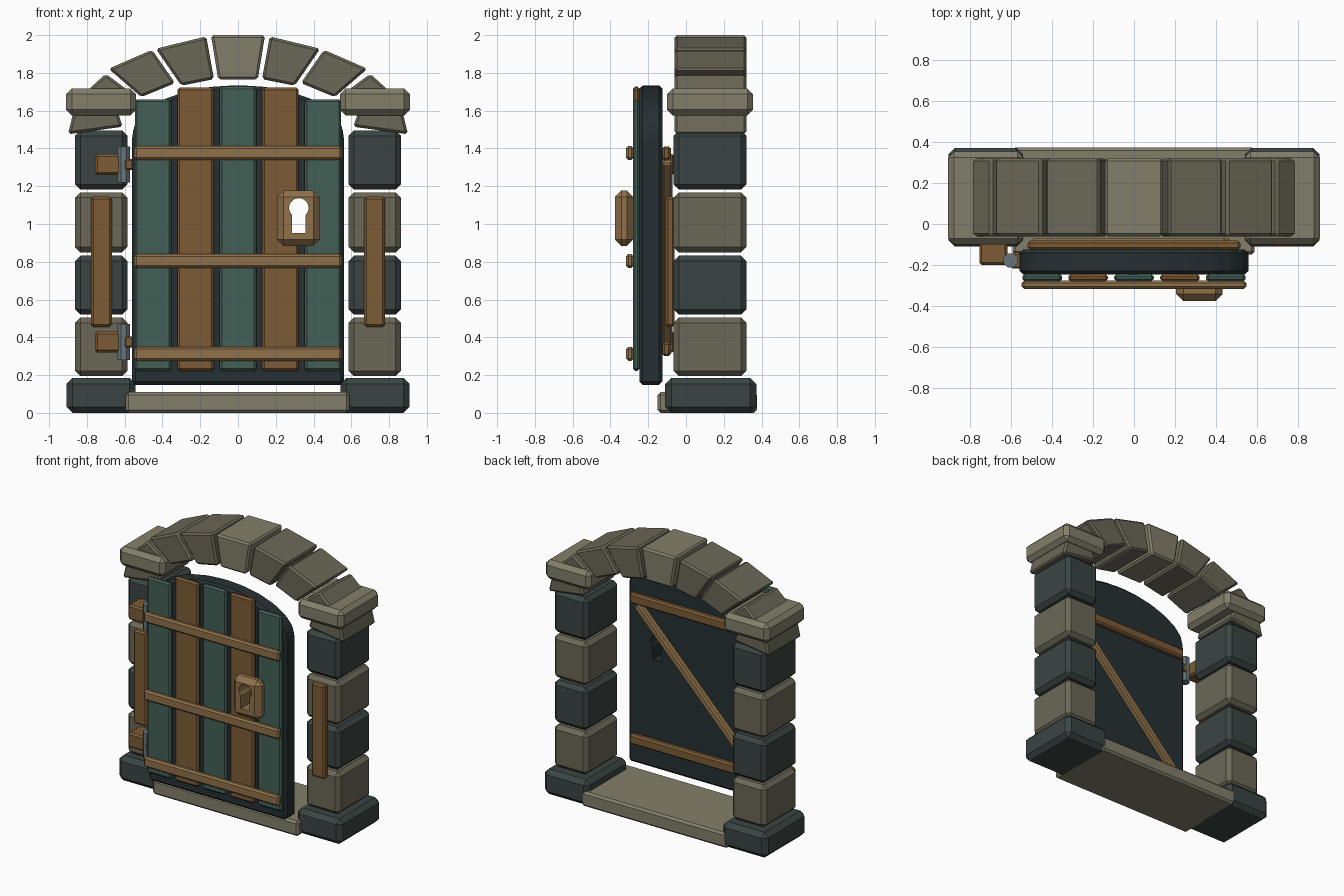
import bpy, bmesh, math

if "Cube" in bpy.data.objects:
    bpy.data.objects.remove(bpy.data.objects["Cube"])


def material(name, hexcode):
    rgb = [int(hexcode[i:i + 2], 16) / 255 for i in (0, 2, 4)]
    m = bpy.data.materials.new(name)
    m.diffuse_color = [((c + 0.055) / 1.055) ** 2.4 for c in rgb] + [1]
    m.use_nodes = True
    m.node_tree.nodes["Principled BSDF"].inputs["Base Color"].default_value = m.diffuse_color
    return m


PALE = material("pale_stone", "837f6b")
STONE = material("stone", "6b6857")
DARK = material("dark_stone", "3a4543")
SLAB = material("dark_wood", "263033")
GREEN = material("green_wood", "446056")
BROWN = material("brown_wood", "7c5b35")
TAN = material("tan_wood", "8f714a")
METAL = material("metal", "68757a")


def prism(name, outline, y0, y1, mat, bevel=0.0):
    """Extrude an x-z outline from y0 to y1, with chamfered edges."""
    bm = bmesh.new()
    face = bm.faces.new([bm.verts.new((x, y0, z)) for x, z in outline])
    ext = bmesh.ops.extrude_face_region(bm, geom=[face])["geom"]
    for v in ext:
        if isinstance(v, bmesh.types.BMVert):
            v.co.y = y1
    bmesh.ops.recalc_face_normals(bm, faces=bm.faces[:])
    if bevel:
        bmesh.ops.bevel(bm, geom=bm.edges[:], offset=bevel, segments=1,
                        affect='EDGES', profile=0.5, clamp_overlap=True)
    me = bpy.data.meshes.new(name)
    bm.to_mesh(me)
    bm.free()
    ob = bpy.data.objects.new(name, me)
    bpy.context.collection.objects.link(ob)
    if mat:
        me.materials.append(mat)
    return ob


def box(name, x0, x1, y0, y1, z0, z1, mat, bevel):
    return prism(name, [(x0, z0), (x1, z0), (x1, z1), (x0, z1)], y0, y1, mat, bevel)


# Sill and keystone
box("sill", -0.595, 0.59, -0.15, 0.375, 0, 0.11, PALE, 0.015)
prism("keystone", [(-0.105, 1.765), (0.105, 1.765), (0.143, 2.0), (-0.143, 2.0)],
      -0.06, 0.32, PALE, 0.013)

# Arch stones on the right side (mirrored for the left)
ARCH = [
    [(0.127, 1.767), (0.30, 1.732), (0.435, 1.928), (0.168, 1.993)],
    [(0.333, 1.746), (0.512, 1.672), (0.685, 1.822), (0.455, 1.922)],
    [(0.545, 1.68), (0.615, 1.60), (0.86, 1.65), (0.70, 1.795)],
    [(0.64, 1.60), (0.61, 1.515), (0.90, 1.475), (0.865, 1.62)],
]
COURSES = [(0.195, 0.505), (0.52, 0.832), (0.85, 1.168), (1.182, 1.495)]

for s, side in ((-1, "left"), (1, "right")):
    def sbox(name, xa, xb, *rest):
        x0, x1 = sorted((s * xa, s * xb))
        box(side + "_" + name, x0, x1, *rest)
    # Pillar: base, courses, capital
    sbox("base", 0.542, 0.908, -0.11, 0.372, 0, 0.185, DARK, 0.032)
    for i, (z0, z1) in enumerate(COURSES):
        sbox(f"pillar_block_{i + 1}", 0.586, 0.863, -0.066, 0.32, z0, z1,
             DARK if i % 2 else STONE, 0.028)
    sbox("capital", 0.54, 0.91, -0.1, 0.355, 1.575, 1.717, PALE, 0.03)
    for i, q in enumerate(ARCH):
        prism(f"{side}_arch_stone_{i + 1}", [(s * x, z) for x, z in q],
              -0.06, 0.32, STONE, 0.013)
    # Wooden strip on the pillar front
    sbox("jamb_strip", 0.668, 0.778, -0.108, -0.06, 0.455, 1.145, BROWN, 0.012)

# Door slab with a low elliptical top
arc = [(0.56 * math.cos(math.pi * i / 12), 1.475 + 0.26 * math.sin(math.pi * i / 12))
       for i in range(13)]
slab = prism("door_slab", [(-0.56, 0.148), (0.56, 0.148)] + arc, -0.247, -0.125, SLAB, 0.018)

# Planks
planks = []
for i, top in enumerate((1.66, 1.722, 1.728, 1.722, 1.66)):
    c = (i - 2) * 0.2245
    planks.append(box(f"plank_{i + 1}", c - 0.097, c + 0.097, -0.281, -0.245, 0.222, top,
                      BROWN if i % 2 else GREEN, 0.012))

# Front and back crossbars
for i, z in enumerate((0.313, 0.804, 1.376)):
    box(f"front_bar_{i + 1}", -0.55, 0.55, -0.317, -0.277, z - 0.037, z + 0.037, TAN, 0.012)
for i, z in enumerate((0.338, 1.374)):
    box(f"back_bar_{i + 1}", -0.52, 0.52, -0.127, -0.08, z - 0.037, z + 0.037, BROWN, 0.012)

# Diagonal brace on the back
h = 0.019
prism("back_brace", [(-0.49 + h, 0.37 - h), (0.46 + h, 1.335 - h),
                     (0.46 - h, 1.335 + h), (-0.49 - h, 0.37 + h)], -0.127, -0.072, TAN, 0.01)

# Lock plate
lock = box("lock_plate", 0.206, 0.434, -0.377, -0.278, 0.883, 1.177, TAN, 0.035)

# Keyhole cut through the plate, planks and slab
a0 = math.asin(0.036 / 0.052)
hole = [(0.286, 0.952), (0.358, 0.952)]
for i in range(13):
    a = -math.pi / 2 + a0 + (2 * math.pi - 2 * a0) * i / 12
    hole.append((0.322 + 0.052 * math.cos(a), 1.085 + 0.052 * math.sin(a)))
cutter = prism("keyhole_cutter", hole, -0.5, -0.05, None)
cutter.hide_render = True
for ob in (lock, slab, planks[3], planks[4]):
    mod = ob.modifiers.new("keyhole", 'BOOLEAN')
    mod.operation = 'DIFFERENCE'
    mod.solver = 'EXACT'
    mod.object = cutter
    bpy.context.view_layer.objects.active = ob
    bpy.ops.object.modifier_apply(modifier=mod.name)
bpy.data.objects.remove(cutter)

# Hinges: wall bracket, pin and door knuckle
for i, z in enumerate((0.375, 1.315)):
    box(f"hinge_bracket_{i + 1}", -0.757, -0.62, -0.2, -0.06, z - 0.055, z + 0.055, BROWN, 0.012)
    bpy.ops.mesh.primitive_cylinder_add(vertices=8, radius=0.037, depth=0.19,
                                        location=(-0.605, -0.178, z),
                                        rotation=(0, 0, math.pi / 8))
    pin = bpy.context.object
    pin.name = f"hinge_pin_{i + 1}"
    pin.data.materials.append(METAL)
    box(f"hinge_knuckle_{i + 1}", -0.6, -0.55, -0.218, -0.14, z - 0.03, z + 0.03, BROWN, 0.008)
